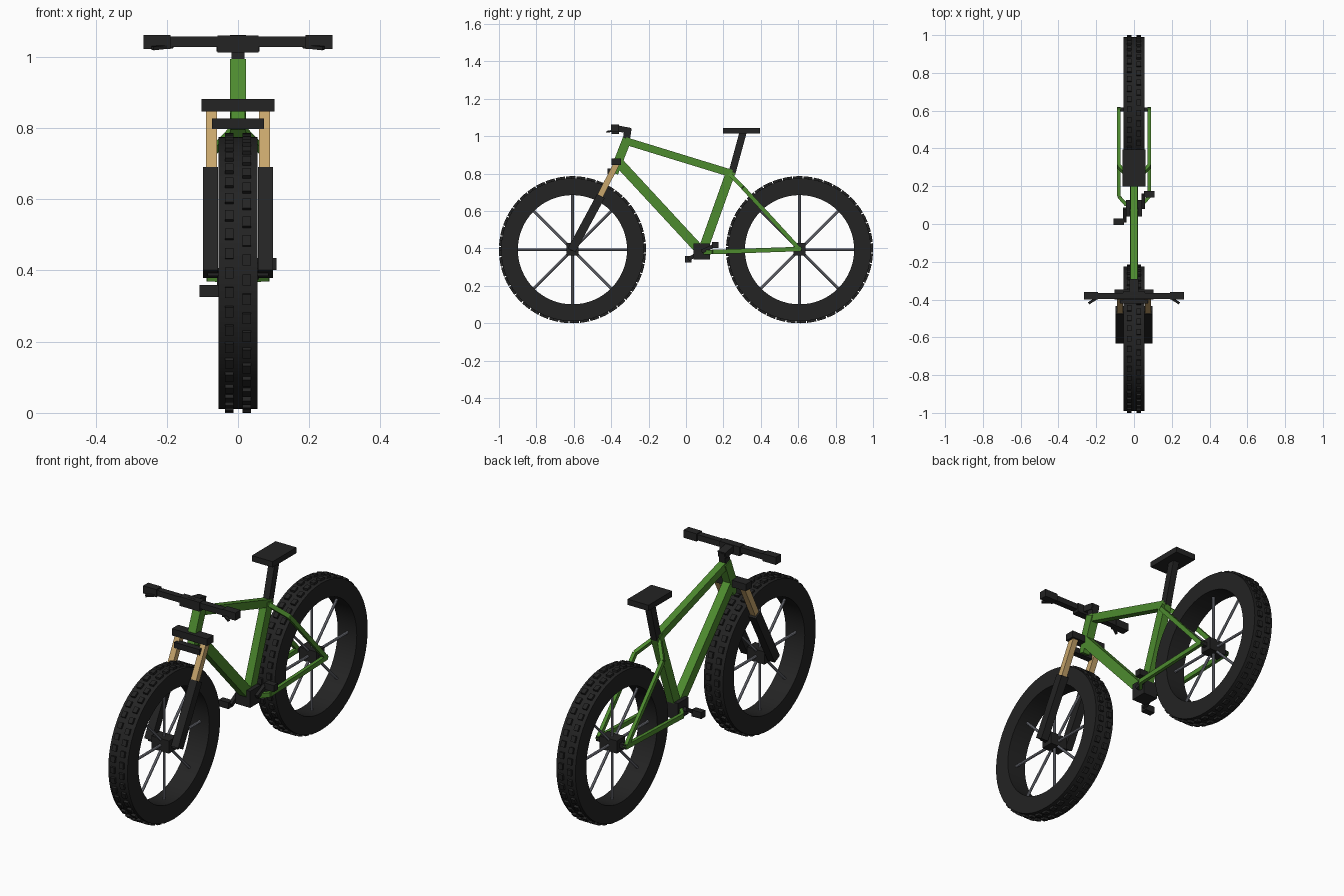
import bpy, bmesh, math
from mathutils import Vector, Matrix

if "Cube" in bpy.data.objects:
    bpy.data.objects.remove(bpy.data.objects["Cube"])


def material(name, rgb):
    m = bpy.data.materials.new(name)
    m.diffuse_color = (*rgb, 1)
    m.use_nodes = True
    m.node_tree.nodes["Principled BSDF"].inputs["Base Color"].default_value = m.diffuse_color
    return m


BLACK = material("black rubber", (0.017, 0.017, 0.017))
GREEN = material("frame green", (0.075, 0.26, 0.028))
TAN = material("fork tan", (0.58, 0.38, 0.15))
GREY = material("spoke grey", (0.24, 0.25, 0.29))


def finish(name, bm, mat):
    bmesh.ops.recalc_face_normals(bm, faces=bm.faces)
    mesh = bpy.data.meshes.new(name)
    bm.to_mesh(mesh)
    bm.free()
    mesh.materials.append(mat)
    obj = bpy.data.objects.new(name, mesh)
    bpy.context.collection.objects.link(obj)
    return obj


def add_cube(bm, size, matrix):
    bmesh.ops.create_cube(bm, size=1, matrix=matrix @ Matrix.Diagonal((*size, 1)))


def box(name, center, size, mat, tilt=0):
    bm = bmesh.new()
    add_cube(bm, size, Matrix.Translation(center) @ Matrix.Rotation(tilt, 4, 'X'))
    return finish(name, bm, mat)


def bar(name, points, wx, wd, mat):
    """Square-section tube through the points, wx wide sideways and wd deep."""
    bm = bmesh.new()
    for p, q in zip(points, points[1:]):
        p, q = Vector(p), Vector(q)
        z = (q - p).normalized()
        x = (Vector((1, 0, 0)) - z * z.x).normalized()
        rot = Matrix((x, z.cross(x), z)).transposed().to_4x4()
        add_cube(bm, (wx, wd, (q - p).length), Matrix.Translation((p + q) / 2) @ rot)
    return finish(name, bm, mat)


# Wheels
WY, WZ = 0.607, 0.393
R_OUT, R_IN, HALF_W = 0.382, 0.292, 0.055
LUGS, SEGS = 44, 64


def wheel(label, cy):
    place = Matrix.Translation((0, cy, WZ))

    # Tyre: square section swept round the axle
    bm = bmesh.new()
    section = [(-HALF_W, R_IN), (-HALF_W, R_OUT), (HALF_W, R_OUT), (HALF_W, R_IN)]
    rings = []
    for i in range(SEGS):
        a = 2 * math.pi * i / SEGS
        rings.append([bm.verts.new(place @ Vector((x, r * math.cos(a), r * math.sin(a))))
                      for x, r in section])
    for i in range(SEGS):
        a, b = rings[i], rings[(i + 1) % SEGS]
        for j in range(4):
            k = (j + 1) % 4
            bm.faces.new((a[j], a[k], b[k], b[j]))
    tyre = finish(label + "_tyre", bm, BLACK)
    bpy.context.view_layer.objects.active = tyre
    tyre.select_set(True)
    bpy.ops.object.shade_smooth_by_angle(angle=math.radians(30))
    tyre.select_set(False)

    # Tread: two staggered rows of lugs
    bm = bmesh.new()
    for i in range(LUGS):
        for x, shift in ((-0.025, 0), (0.025, 0.35)):
            a = 2 * math.pi * (i + shift) / LUGS
            add_cube(bm, (0.024, 0.03, 0.02),
                     place @ Matrix.Rotation(a, 4, 'X') @ Matrix.Translation((x, 0, 0.383)))
    finish(label + "_tread", bm, BLACK)

    # Spokes
    bm = bmesh.new()
    for i in range(8):
        bmesh.ops.create_cone(bm, cap_ends=True, segments=8, radius1=0.007, radius2=0.007,
                              depth=0.3, matrix=place @ Matrix.Rotation(i * math.pi / 4, 4, 'X')
                              @ Matrix.Translation((0, 0, 0.15)))
    finish(label + "_spokes", bm, GREY)
    box(label + "_hub", (0, cy, WZ + 0.003), (0.1, 0.066, 0.066), BLACK)
    box(label + "_axle", (0, cy, WZ + 0.003), (0.17, 0.022, 0.022), BLACK)


wheel("front", -WY)
wheel("rear", WY)

# Main frame
bar("head_tube", [(0, -0.315, 0.985), (0, -0.366, 0.855)], 0.045, 0.048, GREEN)
bar("top_tube", [(0, -0.325, 0.975), (0, 0.245, 0.80)], 0.036, 0.04, GREEN)
bar("down_tube", [(0, -0.36, 0.86), (0, 0.075, 0.39)], 0.044, 0.052, GREEN)
bar("seat_tube", [(0, 0.24, 0.81), (0, 0.09, 0.39)], 0.04, 0.05, GREEN)
box("bottom_bracket", (0, 0.083, 0.383), (0.085, 0.088, 0.086), BLACK)

# Paired parts
for side, s in (("left", -1), ("right", 1)):
    bar(side + "_seat_stay", [(s * 0.012, 0.235, 0.795), (s * 0.08, 0.305, 0.725),
                              (s * 0.08, 0.612, 0.39)], 0.018, 0.022, GREEN)
    bar(side + "_chain_stay", [(s * 0.04, 0.10, 0.38), (s * 0.08, 0.145, 0.381),
                               (s * 0.08, 0.615, 0.397)], 0.018, 0.024, GREEN)
    bar(side + "_fork_stanchion", [(s * 0.074, -0.37, 0.855), (s * 0.074, -0.47, 0.66)],
        0.031, 0.032, TAN)
    bar(side + "_fork_slider", [(s * 0.077, -0.455, 0.68), (s * 0.077, -0.612, 0.39)],
        0.042, 0.046, BLACK)
    box(side + "_grip", (s * 0.228, -0.38, 1.042), (0.076, 0.042, 0.04), BLACK)
    bar(side + "_brake_lever", [(s * 0.185, -0.385, 1.03), (s * 0.24, -0.42, 1.024)],
        0.012, 0.01, BLACK)

# Fork crown and brace
box("fork_crown", (0, -0.373, 0.864), (0.204, 0.052, 0.036), BLACK)
box("fork_brace", (0, -0.405, 0.812), (0.146, 0.032, 0.03), BLACK)
bar("steerer", [(0, -0.345, 0.90), (0, -0.38, 0.80)], 0.04, 0.035, GREEN)

# Stem and handlebar
bar("stem_post", [(0, -0.32, 0.975), (0, -0.31, 1.04)], 0.036, 0.038, BLACK)
bar("stem", [(0, -0.295, 1.028), (0, -0.385, 1.045)], 0.045, 0.032, BLACK)
box("handlebar_clamp", (0, -0.378, 1.036), (0.116, 0.04, 0.048), BLACK)
box("handlebar", (0, -0.38, 1.042), (0.5, 0.032, 0.03), BLACK)

# Saddle
bar("seat_post", [(0, 0.245, 0.80), (0, 0.305, 1.02)], 0.035, 0.038, BLACK)
box("saddle", (0, 0.297, 1.03), (0.12, 0.196, 0.03), BLACK)

# Cranks and pedals
for side, s, py, pz in (("right", 1, 0.157, 0.418), ("left", -1, 0.012, 0.342)):
    bar(side + "_crank", [(s * 0.05, 0.083, 0.383), (s * 0.05, py, pz)], 0.018, 0.02, BLACK)
    box(side + "_pedal", (s * 0.08, py, pz), (0.056, 0.034, 0.034), BLACK)
